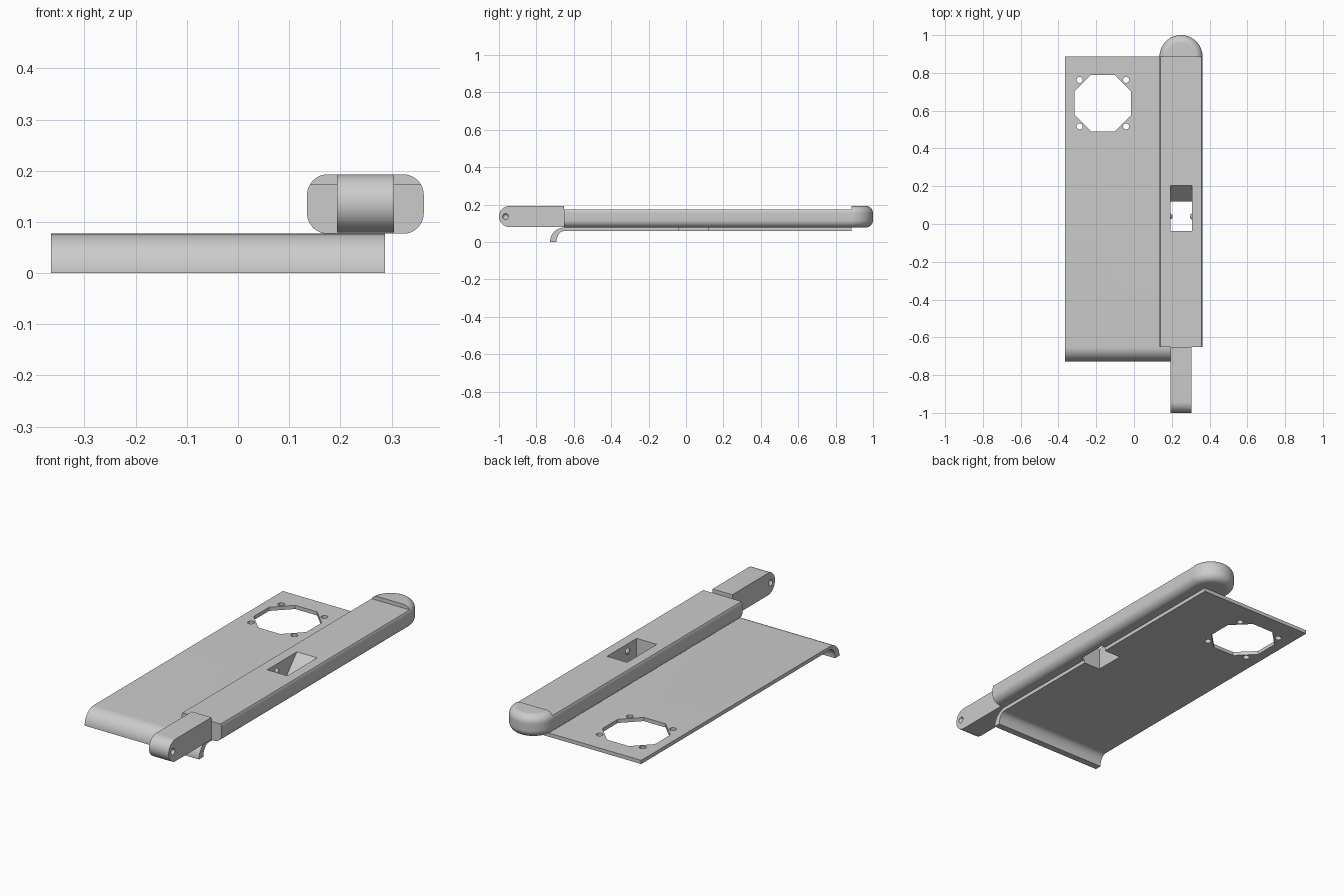
import bpy, bmesh, math
from mathutils import Vector, Matrix

cube = bpy.data.objects.get("Cube")
if cube:
    bpy.data.objects.remove(cube, do_unlink=True)

grey = bpy.data.materials.new("plain_grey")
grey.use_nodes = True
grey.diffuse_color = (0.6, 0.6, 0.6, 1)
grey.node_tree.nodes["Principled BSDF"].inputs["Base Color"].default_value = (0.6, 0.6, 0.6, 1)


def make(name, bm):
    bmesh.ops.recalc_face_normals(bm, faces=bm.faces)
    mesh = bpy.data.meshes.new(name)
    bm.to_mesh(mesh)
    bm.free()
    mesh.materials.append(grey)
    ob = bpy.data.objects.new(name, mesh)
    bpy.context.collection.objects.link(ob)
    return ob


def arc(cx, cy, rx, ry, a0, a1, n=12):
    angles = [math.radians(a0 + (a1 - a0) * i / n) for i in range(n + 1)]
    return [(cx + rx * math.cos(a), cy + ry * math.sin(a)) for a in angles]


def prism(name, pts, axis, lo, hi):
    """Extrude a 2D outline along an axis between lo and hi."""
    def place(p, d):
        return {"x": (d, *p), "y": (p[0], d, p[1]), "z": (*p, d)}[axis]
    bm = bmesh.new()
    face = bm.faces.new([bm.verts.new(place(p, lo)) for p in pts])
    ext = bmesh.ops.extrude_face_region(bm, geom=[face])["geom"]
    shift = Vector(place((0, 0), hi - lo))
    bmesh.ops.translate(bm, vec=shift, verts=[v for v in ext if isinstance(v, bmesh.types.BMVert)])
    return make(name, bm)


def ball(name, x, y, z, r):
    bm = bmesh.new()
    bmesh.ops.create_uvsphere(bm, u_segments=20, v_segments=12, radius=r,
                              matrix=Matrix.Translation((x, y, z)))
    return make(name, bm)


def select(ob):
    bpy.ops.object.select_all(action="DESELECT")
    ob.select_set(True)
    bpy.context.view_layer.objects.active = ob


def cut(ob, cutter):
    mod = ob.modifiers.new("cut", "BOOLEAN")
    mod.operation = "DIFFERENCE"
    mod.solver = "EXACT"
    mod.object = cutter
    select(ob)
    bpy.ops.object.modifier_apply(modifier=mod.name)


def discard(*cutters):
    for c in cutters:
        bpy.data.objects.remove(c, do_unlink=True)


CX, HALF, R = 0.249, 0.114, 0.04        # arm centre, half width, edge radius
BOT, TOP = 0.077, 0.193                 # arm underside and full height
SEAT, END = -0.652, 0.886               # arm front and start of the round end

# Plate with a downward curved front lip
plate = prism("plate", arc(SEAT, 0, 0.075, BOT, 180, 90, 16) + [(END, BOT), (END, 0.058)]
              + arc(SEAT, 0, 0.04, 0.058, 90, 180, 16), "x", -0.365, 0.287)

# Octagonal opening and four screw holes
FX, FY = -0.165, 0.64
octagon = prism("opening_cutter", arc(FX, FY, 0.1624, 0.1624, 22.5, 337.5, 7), "z", 0, 0.2)
cut(plate, octagon)
discard(octagon)
for sx in (-1, 1):
    for sy in (-1, 1):
        hole = prism("screw_cutter", arc(FX + sx * 0.123, FY + sy * 0.123, 0.016, 0.016, 0, 345, 23),
                     "z", 0, 0.2)
        cut(plate, hole)
        discard(hole)

# Arm body: rounded bar with a shaved flat top
inner, low, high = HALF - R, BOT + R, TOP - R
arm = prism("arm_body", arc(CX - inner, low, R, R, 180, 270) + arc(CX + inner, low, R, R, 270, 360)
            + arc(CX + inner, high, R, R, 0, 30, 4) + arc(CX - inner, high, R, R, 150, 180, 4),
            "y", SEAT, END)

# Sloped slot through the arm and plate
slot = prism("slot_cutter", [(-0.037, 0.03), (0.118, 0.03), (0.118, BOT), (0.2295, 0.2), (-0.037, 0.2)],
             "x", 0.192, 0.307)
cut(arm, slot)
cut(plate, slot)
discard(slot)

# Round end: half revolve of the rounded section
bm = bmesh.new()
section = [(0, BOT)] + arc(inner, low, R, R, -90, 0) + arc(inner, high, R, R, 0, 90) + [(0, TOP)]
verts = [bm.verts.new((CX + r, END, z)) for r, z in section]
edges = [bm.edges.new(pair) for pair in zip(verts, verts[1:])]
bmesh.ops.spin(bm, geom=verts + edges, cent=(CX, END, 0), axis=(0, 0, 1),
               angle=math.pi, steps=32)
bmesh.ops.remove_doubles(bm, verts=bm.verts, dist=0.0001)
bmesh.ops.holes_fill(bm, edges=[e for e in bm.edges if e.is_boundary], sides=0)
round_end = make("round_end", bm)

# Hinge tongue with a dimple on each side
tongue = prism("hinge_tongue", arc(-0.942, 0.136, 0.058, 0.057, 90, 270, 24)
               + [(SEAT, 0.079), (SEAT, TOP)], "x", 0.193, 0.305)
for x in (0.193, 0.305):
    dimple = ball("dimple_cutter", x, -0.965, 0.136, 0.016)
    cut(tongue, dimple)
    discard(dimple)

# Small pivot bumps on the slot walls
bumps = [ball(side + "_pivot_bump", x, 0.04, 0.136, 0.016)
         for side, x in (("right", 0.188), ("left", 0.311))]

for ob in [plate, arm, round_end, tongue] + bumps:
    select(ob)
    bpy.ops.object.shade_smooth_by_angle(angle=math.radians(28))
